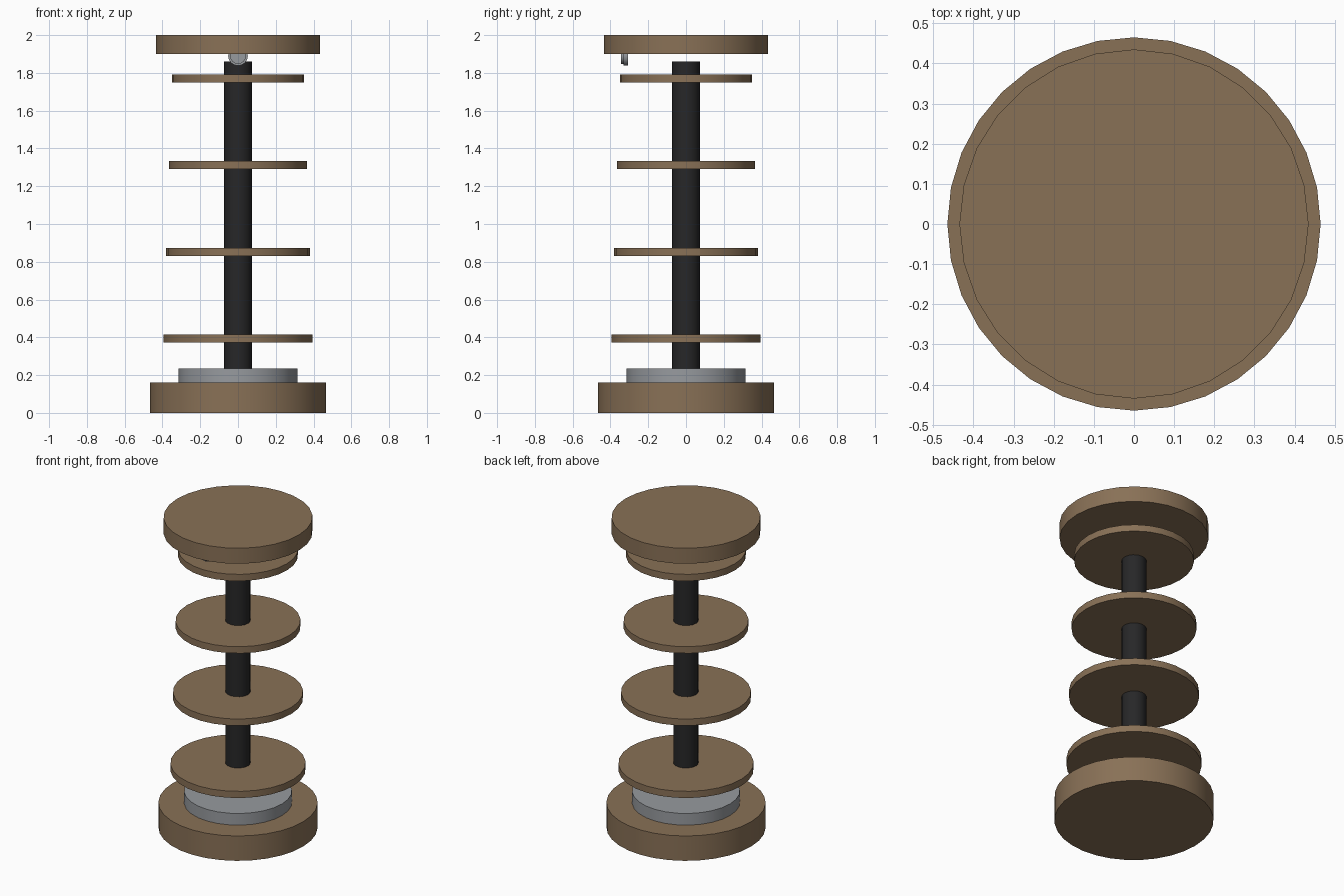
import bpy, math

if "Cube" in bpy.data.objects:
    bpy.data.objects.remove(bpy.data.objects["Cube"])


def material(name, rgb):
    m = bpy.data.materials.new(name)
    m.diffuse_color = (*rgb, 1.0)
    m.use_nodes = True
    m.node_tree.nodes["Principled BSDF"].inputs["Base Color"].default_value = m.diffuse_color
    return m


wood = material("brown_wood", (0.250, 0.165, 0.094))
black = material("black_metal", (0.020, 0.020, 0.021))
steel = material("grey_steel", (0.310, 0.325, 0.345))


def disc(name, radius, low, high, mat, sides=28, axis="z", z=0.0):
    """Capped cylinder from low to high along z, or along y at height z."""
    mid = (low + high) / 2
    loc = (0, 0, mid) if axis == "z" else (0, mid, z)
    rot = (0, 0, 0) if axis == "z" else (math.pi / 2, 0, 0)
    bpy.ops.mesh.primitive_cylinder_add(vertices=sides, radius=radius,
                                        depth=high - low, location=loc, rotation=rot)
    ob = bpy.context.object
    ob.name = name
    ob.data.materials.append(mat)
    bpy.ops.object.shade_smooth_by_angle(angle=math.radians(35))
    return ob


# Base, steel collar and central pole
disc("base", 0.465, 0.0, 0.16, wood, sides=32)
disc("collar", 0.315, 0.16, 0.235, steel)
disc("pole", 0.073, 0.235, 1.86, black, sides=16)

# Four shelves, shrinking slightly upwards
for i in range(4):
    z = 0.372 + 0.459 * i
    disc(f"shelf_{i + 1}", 0.395 - 0.015 * i, z, z + 0.043, wood)

# Cap floating just above the pole
disc("cap", 0.435, 1.90, 2.0, wood)

# Small round fitting under the front of the cap
disc("fitting_plate", 0.052, -0.33, -0.308, steel, sides=16, axis="y", z=1.89)
disc("fitting_face", 0.042, -0.344, -0.33, steel, sides=16, axis="y", z=1.89)
